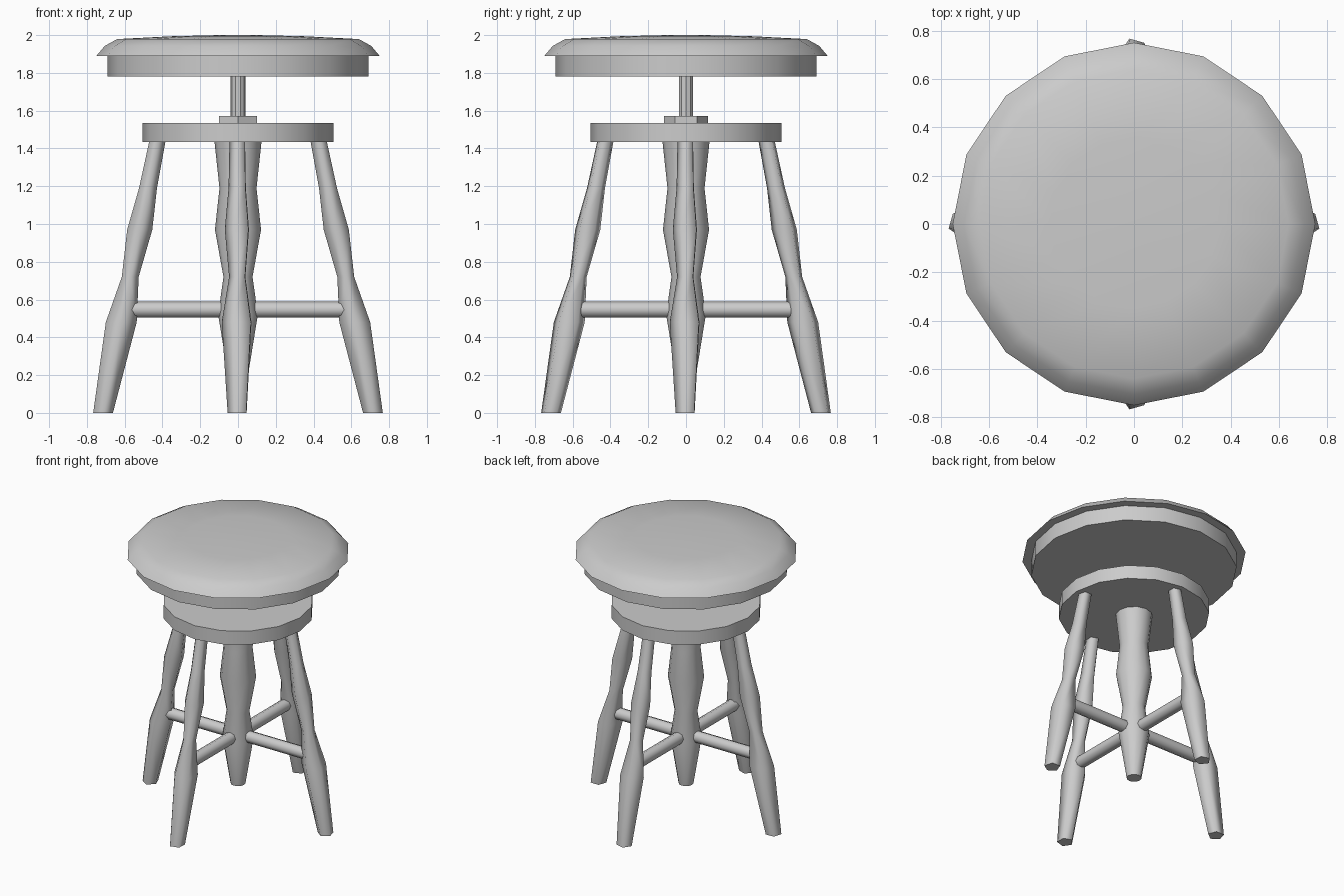
import bpy, bmesh
from math import sin, cos, tau, radians
from mathutils import Vector

if "Cube" in bpy.data.objects:
    bpy.data.objects.remove(bpy.data.objects["Cube"])


def loft(name, rings, smooth=35):
    """Skin a list of equal-length point rings and cap both ends."""
    bm = bmesh.new()
    loops = [[bm.verts.new(p) for p in ring] for ring in rings]
    n = len(loops[0])
    for a, b in zip(loops, loops[1:]):
        for i in range(n):
            j = (i + 1) % n
            bm.faces.new((a[i], a[j], b[j], b[i]))
    bm.faces.new(loops[0])
    bm.faces.new(loops[-1])
    bmesh.ops.recalc_face_normals(bm, faces=bm.faces)
    mesh = bpy.data.meshes.new(name)
    bm.to_mesh(mesh)
    bm.free()
    ob = bpy.data.objects.new(name, mesh)
    bpy.context.collection.objects.link(ob)
    bpy.context.view_layer.objects.active = ob
    for o in bpy.context.selected_objects:
        o.select_set(False)
    ob.select_set(True)
    bpy.ops.object.shade_smooth_by_angle(angle=radians(smooth))
    return ob


def turned(name, profile, sides, phase=0.0, smooth=35):
    """Lathe a (radius, z) profile around the z axis."""
    return loft(name, [[(r * cos(tau * i / sides + phase), r * sin(tau * i / sides + phase), z)
                        for i in range(sides)] for r, z in profile], smooth)


# Seat: domed cushion on a wooden disc
turned("seat_cushion", [(0.75, 1.89), (0.705, 1.943), (0.64, 1.979), (0.35, 1.994), (0.1, 2.0)],
       16, smooth=60)
turned("seat_disc", [(0.69, 1.78), (0.69, 1.892)], 16)

# Height screw, nut and leg plate
turned("screw_shaft", [(0.04, 1.5), (0.04, 1.79)], 10)
turned("hex_nut", [(0.116, 1.53), (0.116, 1.572)], 6, tau / 4)
turned("leg_plate", [(0.505, 1.435), (0.505, 1.535)], 16)

# Turned centre column
turned("centre_column", [(0.05, 0.18), (0.105, 0.52), (0.077, 0.72), (0.122, 0.97),
                         (0.098, 1.19), (0.125, 1.44)], 12, smooth=50)

# Four splayed five-sided legs, each with a round stretcher to the column
LEG = [(0.055, 0.0), (0.086, 0.48), (0.047, 0.72), (0.07, 0.97), (0.05, 1.19), (0.045, 1.45)]
X, Y, Z = Vector((1, 0, 0)), Vector((0, 1, 0)), Vector((0, 0, 1))
for side, out, lat in (("front", -Y, X), ("back", Y, X), ("left", -X, Y), ("right", X, Y)):
    rings = []
    for r, z in LEG:
        centre = out * (0.715 - 0.2 * z) + Z * z
        angles = [radians(-20 + 72 * k) for k in range(5)]
        rings.append([centre + out * r * cos(a) + lat * r * sin(a) for a in angles])
    loft(side + "_leg", rings, smooth=75)
    loft(side + "_stretcher",
         [[out * d + Z * (0.547 + 0.043 * sin(tau * i / 8)) + lat * 0.043 * cos(tau * i / 8)
           for i in range(8)] for d in (0.08, 0.59)], smooth=50)
